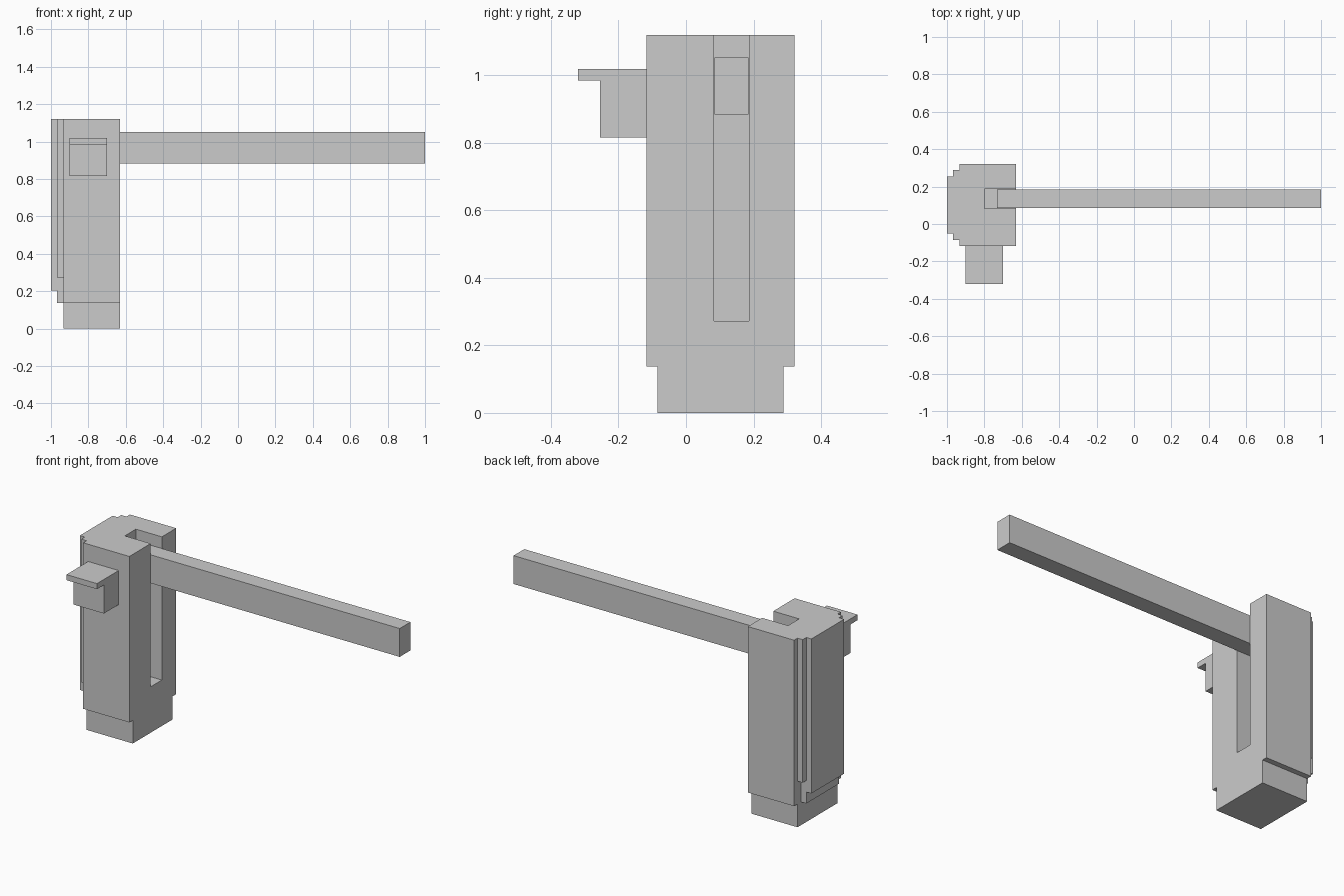
import bpy, bmesh

if "Cube" in bpy.data.objects:
    bpy.data.objects.remove(bpy.data.objects["Cube"])

CY = 0.102  # centre line of the housing in y


def extrude_x(name, profile, x0, x1):
    """Solid from a (y, z) outline swept along x."""
    bm = bmesh.new()
    face = bm.faces.new([bm.verts.new((x0, y, z)) for y, z in profile])
    ext = bmesh.ops.extrude_face_region(bm, geom=[face])["geom"]
    verts = [g for g in ext if isinstance(g, bmesh.types.BMVert)]
    bmesh.ops.translate(bm, verts=verts, vec=(x1 - x0, 0, 0))
    bmesh.ops.recalc_face_normals(bm, faces=bm.faces)
    mesh = bpy.data.meshes.new(name)
    bm.to_mesh(mesh)
    bm.free()
    obj = bpy.data.objects.new(name, mesh)
    bpy.context.collection.objects.link(obj)
    return obj


def symmetric(half):
    """Mirror (half width, z) points about the housing centre line."""
    return [(CY + w, z) for w, z in half] + [(CY - w, z) for w, z in reversed(half)]


def rect(y0, y1, z0, z1):
    return [(y0, z0), (y1, z0), (y1, z1), (y0, z1)]


def boolean(target, tool, operation):
    tool.hide_render = True
    mod = target.modifiers.new(operation.title(), "BOOLEAN")
    mod.operation, mod.solver, mod.object = operation, "EXACT", tool
    bpy.context.view_layer.objects.active = target
    bpy.ops.object.modifier_apply(modifier=mod.name)
    bpy.data.objects.remove(tool)


# Housing with a narrower foot
housing = extrude_x("housing", symmetric(
    [(0.187, 0), (0.187, 0.137), (0.219, 0.137), (0.219, 1.12)]), -0.933, -0.63)

# Stepped back of the housing
inner_step = extrude_x("inner_step", symmetric(
    [(0.153, 0.137), (0.153, 0.273), (0.187, 0.273), (0.187, 1.12)]), -0.967, -0.87)
outer_step = extrude_x("outer_step", symmetric([(0.153, 0.205), (0.153, 1.12)]), -1.0, -0.9)
boolean(housing, inner_step, "UNION")
boolean(housing, outer_step, "UNION")

# Slot open at the top and right
slot = extrude_x("slot_cutter", rect(0.083, 0.187, 0.272, 1.3), -0.8, -0.5)
boolean(housing, slot, "DIFFERENCE")

# Long arm running out of the slot
extrude_x("arm", rect(0.085, 0.185, 0.884, 1.052), -0.733, 1.0)

# Front lug with an overhanging lip
extrude_x("front_lug", [(-0.117, 0.816), (-0.255, 0.816), (-0.255, 0.985),
                        (-0.32, 0.985), (-0.32, 1.018), (-0.117, 1.018)], -0.9, -0.7)
